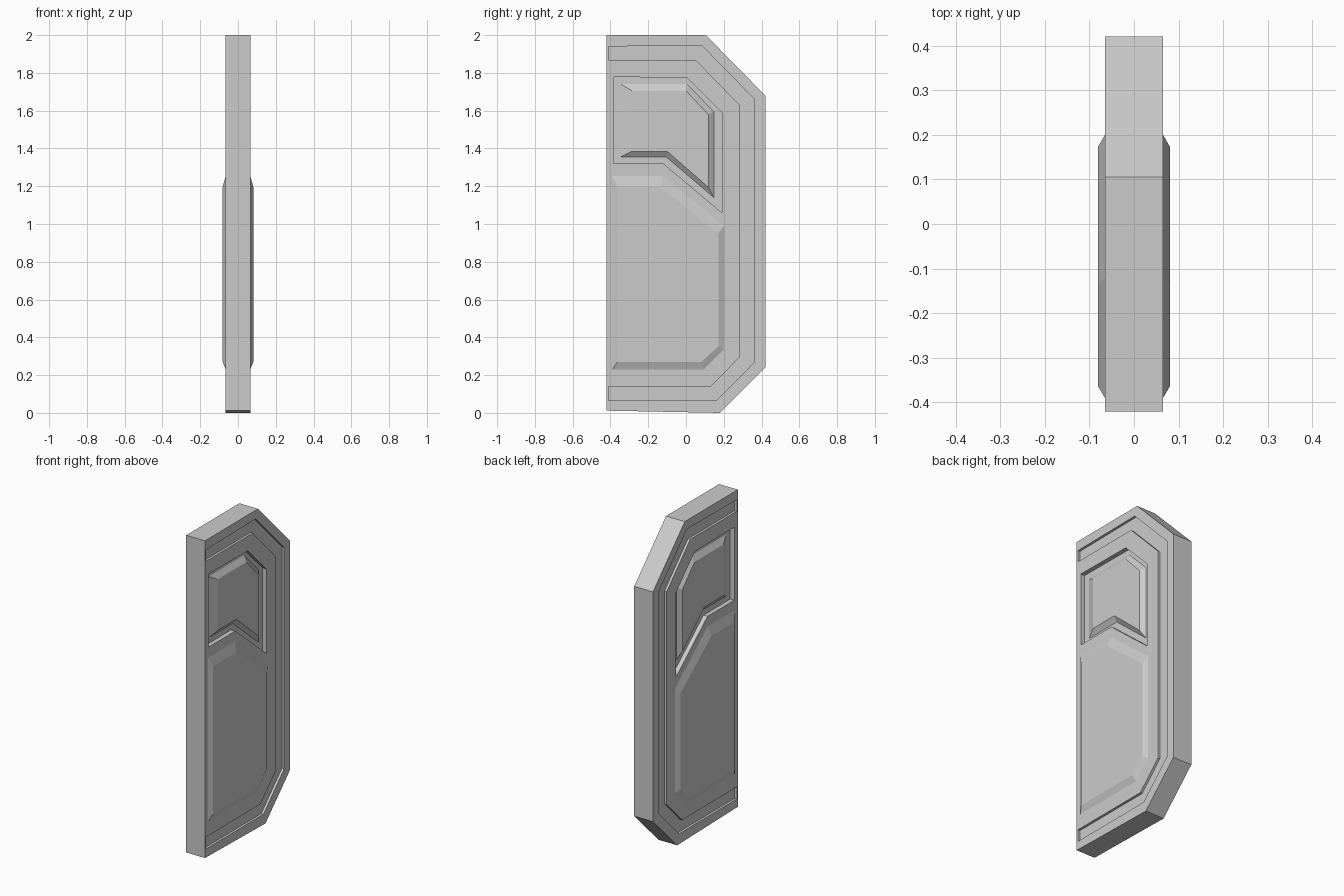
import bpy

if "Cube" in bpy.data.objects:
    bpy.data.objects.remove(bpy.data.objects["Cube"])

T = 0.065        # half thickness of the slab


def loft(name, sections, back=True):
    """Join matching (y, z) outlines placed at rising x into one solid."""
    n = len(sections[0][1])
    verts = [(x, y, z) for x, pts in sections for y, z in pts]
    faces = [tuple(range(len(verts) - n, len(verts)))]
    if back:
        faces.append(tuple(reversed(range(n))))
    for s in range(len(sections) - 1):
        a, b = s * n, (s + 1) * n
        for i in range(n):
            j = (i + 1) % n
            faces.append((a + i, a + j, b + j, b + i))
    mesh = bpy.data.meshes.new(name)
    mesh.from_pydata(verts, [], faces)
    obj = bpy.data.objects.new(name, mesh)
    bpy.context.collection.objects.link(obj)
    return obj


def carve(target, pts, depth):
    """Cut the same straight-walled recess into both broad sides."""
    for x0, x1 in ((T - depth, T + 0.1), (-T - 0.1, depth - T)):
        cutter = loft("recess_cutter", [(x0, pts), (x1, pts)])
        cutter.hide_render = True
        mod = target.modifiers.new("recess", 'BOOLEAN')
        mod.operation = 'DIFFERENCE'
        mod.solver = 'EXACT'
        mod.object = cutter
        bpy.context.view_layer.objects.active = target
        bpy.ops.object.modifier_apply(modifier=mod.name)
        bpy.data.objects.remove(cutter)


def raised_panel(name, x0, base, x1, top):
    """Bevelled panel sitting on a face, mirrored to the other side."""
    obj = loft(name, [(x0, base), (x1, top)], back=False)
    mod = obj.modifiers.new("both_sides", 'MIRROR')
    mod.use_axis = (True, False, False)
    return obj


# Door slab with chamfered free corners
outline = [(-0.42, 0.012), (0.18, 0), (0.42, 0.24), (0.42, 1.68), (0.105, 2.0), (-0.42, 2.0)]
door = loft("door_slab", [(-T, outline), (T, outline)])

# Border groove following the outline
groove_outer = [(-0.41, 0.065), (0.16, 0.065), (0.363, 0.27), (0.363, 1.66), (0.083, 1.945), (-0.41, 1.94)]
groove_inner = [(-0.41, 0.14), (0.132, 0.14), (0.284, 0.295), (0.284, 1.63), (0.052, 1.868), (-0.41, 1.868)]
carve(door, groove_outer + groove_inner[::-1], 0.015)

# Window recess
window = [(-0.385, 1.32), (-0.12, 1.32), (0.19, 1.06), (0.19, 1.59), (0.005, 1.775), (-0.385, 1.778)]
carve(door, window, 0.028)

# Window pane inside the recess
raised_panel("window_pane",
             T - 0.028,
             [(-0.345, 1.355), (-0.105, 1.355), (0.148, 1.14), (0.148, 1.595), (0.005, 1.74), (-0.345, 1.74)],
             T - 0.006,
             [(-0.285, 1.385), (-0.10, 1.385), (0.118, 1.195), (0.118, 1.58), (0.0, 1.705), (-0.285, 1.705)])

# Large lower panel
raised_panel("lower_panel",
             T,
             [(-0.39, 0.23), (0.095, 0.23), (0.20, 0.335), (0.20, 0.99), (-0.12, 1.255), (-0.39, 1.255)],
             0.081,
             [(-0.363, 0.27), (0.08, 0.27), (0.172, 0.352), (0.172, 0.95), (-0.135, 1.195), (-0.363, 1.195)])
